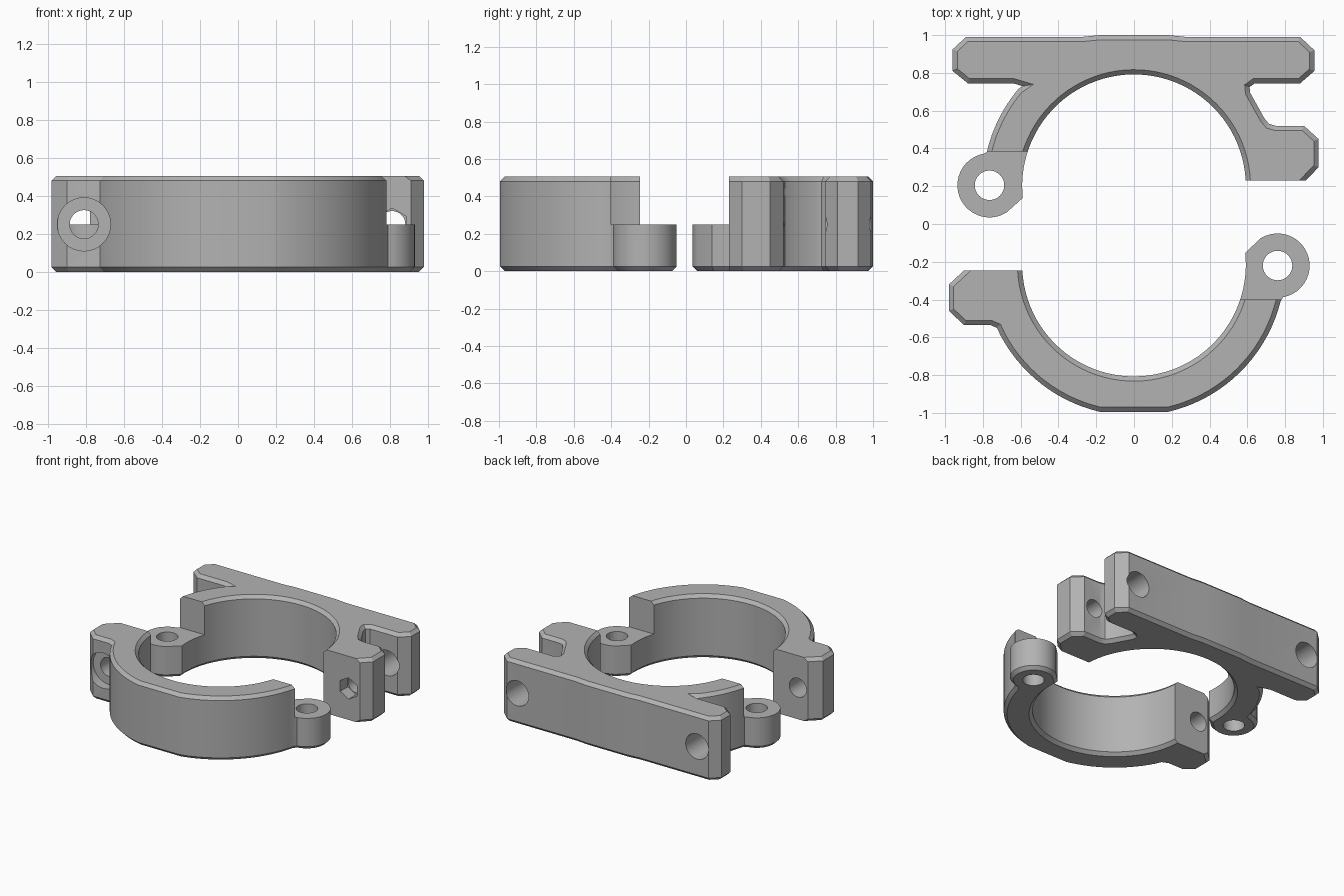
import bpy, bmesh
from math import sin, cos, radians, pi
from mathutils import Matrix, Vector

HEIGHT = 0.505
CHAMFER = 0.025

cube = bpy.data.objects.get("Cube")
if cube:
    bpy.data.objects.remove(cube, do_unlink=True)

grey = bpy.data.materials.new("grey_plastic")
grey.use_nodes = True
grey.diffuse_color = (0.45, 0.45, 0.45, 1)
grey.node_tree.nodes["Principled BSDF"].inputs["Base Color"].default_value = (0.45, 0.45, 0.45, 1)


def arc(cx, cy, r, start, end, n):
    """Points along a circular arc, angles in degrees."""
    angles = [radians(start + (end - start) * i / n) for i in range(n + 1)]
    return [(cx + r * cos(a), cy + r * sin(a)) for a in angles]


def finish(bm, name):
    bmesh.ops.recalc_face_normals(bm, faces=bm.faces)
    mesh = bpy.data.meshes.new(name)
    bm.to_mesh(mesh)
    bm.free()
    obj = bpy.data.objects.new(name, mesh)
    bpy.context.collection.objects.link(obj)
    mesh.materials.append(grey)
    return obj


def plate(name, outline, mate_y):
    """Extrude an outline and chamfer its rims, except on the mating face."""
    bm = bmesh.new()
    base = bm.faces.new([bm.verts.new((x, y, 0)) for x, y in outline])
    top = bmesh.ops.extrude_face_region(bm, geom=[base], use_keep_orig=True)["geom"]
    moved = [v for v in top if isinstance(v, bmesh.types.BMVert)]
    bmesh.ops.translate(bm, verts=moved, vec=(0, 0, HEIGHT))
    rims = []
    for e in bm.edges:
        a, b = (v.co for v in e.verts)
        on_mate = abs(a.y - mate_y) < 1e-4 and abs(b.y - mate_y) < 1e-4
        if abs(a.z - b.z) < 1e-4 and not on_mate:
            rims.append(e)
    bmesh.ops.bevel(bm, geom=rims, offset=CHAMFER, segments=1, affect='EDGES', clamp_overlap=False)
    return finish(bm, name)


def cut(target, cutter):
    """Subtract a cutter and discard it."""
    cutter.hide_render = True
    mod = target.modifiers.new("cut", 'BOOLEAN')
    mod.operation, mod.solver, mod.object = 'DIFFERENCE', 'EXACT', cutter
    bpy.context.view_layer.objects.active = target
    bpy.ops.object.modifier_apply(modifier=mod.name)
    bpy.data.objects.remove(cutter, do_unlink=True)


def drill(target, centre, radius, depth, axis, sides=32):
    bm = bmesh.new()
    turn = Matrix.Rotation(pi / 2, 4, 'X') if axis == 'Y' else Matrix.Identity(4)
    bmesh.ops.create_cone(bm, cap_ends=True, segments=sides, radius1=radius, radius2=radius,
                          depth=depth, matrix=Matrix.Translation(centre) @ turn)
    cut(target, finish(bm, "drill_cutter"))


def cut_box(target, low, high):
    low, high = Vector(low), Vector(high)
    bm = bmesh.new()
    bmesh.ops.create_cube(bm, size=1, matrix=Matrix.Translation((low + high) / 2)
                          @ Matrix.Diagonal((*(high - low), 1)))
    cut(target, finish(bm, "step_cutter"))


# Back half: hinge lug, ring, mounting bar and bolt tab in one outline
back_outline = (
    arc(0, 0.2, 0.592, 3, 186, 48)
    + arc(-0.765, 0.205, 0.17, -58, -260, 22)
    + arc(0, 0.2, 0.8, 167, 140, 8)
    + [(-0.59, 0.73), (-0.64, 0.745), (-0.88, 0.745), (-0.96, 0.81), (-0.96, 0.925),
       (-0.89, 0.99), (-0.28, 0.99), (-0.18, 1.0), (0.18, 1.0), (0.28, 0.99),
       (0.88, 0.99), (0.955, 0.92), (0.955, 0.81), (0.88, 0.745), (0.64, 0.745),
       (0.612, 0.725), (0.615, 0.695), (0.69, 0.56), (0.715, 0.53), (0.75, 0.52),
       (0.9, 0.52), (0.977, 0.45), (0.977, 0.3), (0.91, 0.231)])
back_half = plate("back_clamp_half", back_outline, 0.231)
cut_box(back_half, (-1.1, -0.1, 0.25), (-0.4, 0.385, 0.7))
drill(back_half, (-0.765, 0.205, 0.1), 0.078, 1, 'Z')
for x in (-0.79, 0.79):
    drill(back_half, (x, 0.87, 0.25), 0.1, 0.5 if x < 0 else 0.4, 'Y')
drill(back_half, (0.81, 0.36, 0.25), 0.07, 0.5, 'Y')
drill(back_half, (0.81, 0.2, 0.25), 0.085, 0.25, 'Y', sides=6)

# Front half: bolt tab, ring with a flat nose, hinge lug
mate = -0.215 + 0.592 * sin(radians(183))
front_outline = (
    arc(0, -0.215, 0.592, 183, 366, 48)
    + arc(0.76, -0.22, 0.17, 122, -80, 22)
    + arc(0, -0.215, 0.8, -14, -77, 18)
    + arc(0, -0.215, 0.8, -103, -152, 14)
    + [(-0.725, -0.55), (-0.76, -0.535), (-0.9, -0.535), (-0.98, -0.46),
       (-0.98, -0.32), (-0.9, mate)])
front_half = plate("front_clamp_half", front_outline, mate)
cut_box(front_half, (0.4, -0.4, 0.25), (1.1, 0.1, 0.7))
drill(front_half, (0.76, -0.22, 0.1), 0.078, 1, 'Z')
drill(front_half, (-0.81, -0.4, 0.25), 0.075, 0.6, 'Y')
drill(front_half, (-0.81, -0.56, 0.25), 0.14, 0.2, 'Y')

# Smooth the curved walls, keep chamfers crisp
for obj in (back_half, front_half):
    bpy.ops.object.select_all(action='DESELECT')
    obj.select_set(True)
    bpy.context.view_layer.objects.active = obj
    bpy.ops.object.shade_smooth_by_angle(angle=radians(25))
